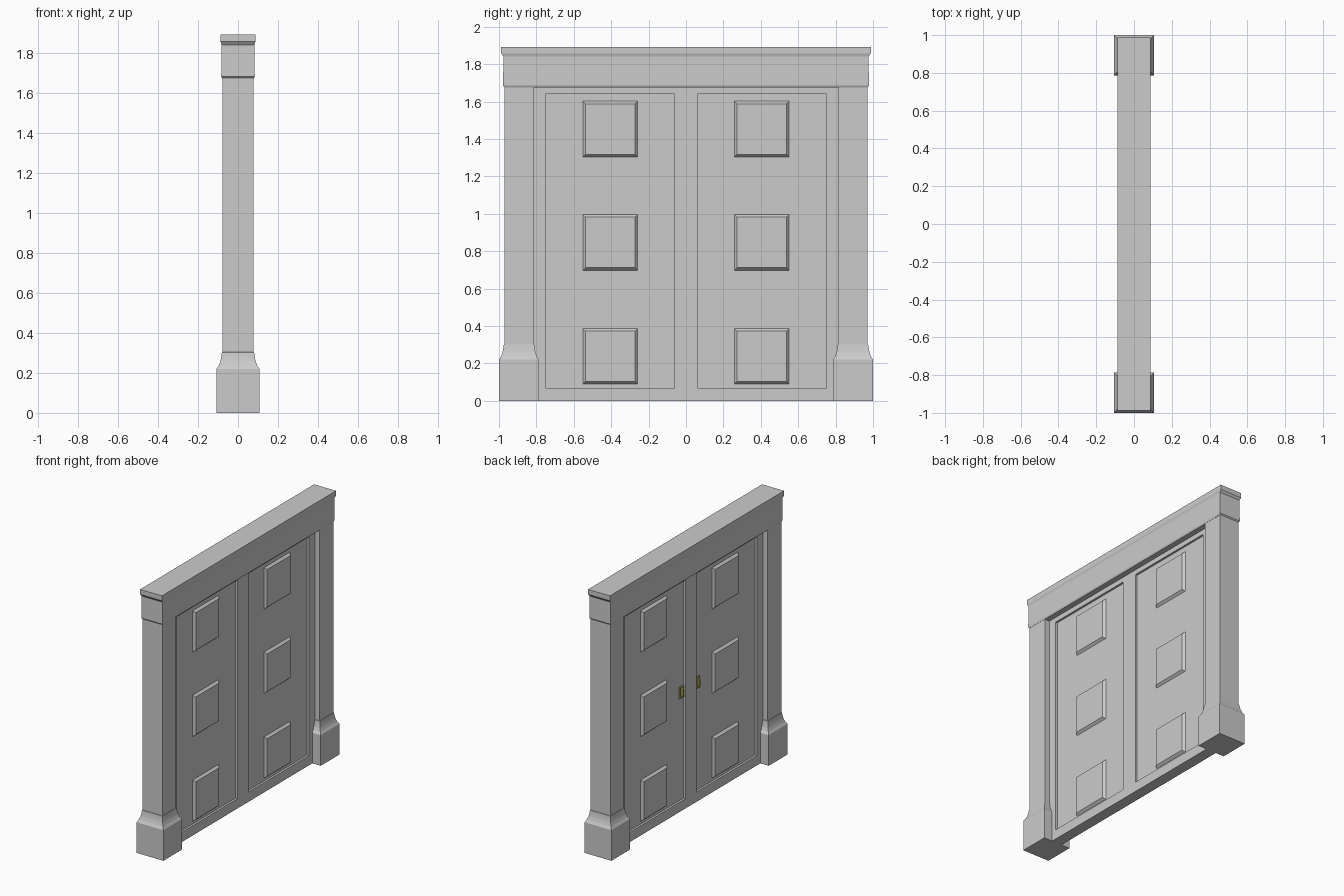
import bpy, bmesh

if "Cube" in bpy.data.objects:
    bpy.data.objects.remove(bpy.data.objects["Cube"])


def make_object(name, bm, mat=None):
    bmesh.ops.recalc_face_normals(bm, faces=bm.faces)
    me = bpy.data.meshes.new(name)
    bm.to_mesh(me)
    bm.free()
    ob = bpy.data.objects.new(name, me)
    bpy.context.collection.objects.link(ob)
    if mat:
        me.materials.append(mat)
    return ob


def add_loft(bm, rings):
    """Stack of 4-cornered rings, capped at both ends."""
    loops = [[bm.verts.new(p) for p in ring] for ring in rings]
    for a, b in zip(loops, loops[1:]):
        for i in range(4):
            j = (i + 1) % 4
            bm.faces.new((a[i], a[j], b[j], b[i]))
    bm.faces.new(loops[0][::-1])
    bm.faces.new(loops[-1])


def ring_z(hx, hy, z, cy=0):
    return [(sx * hx, cy + sy * hy, z) for sx, sy in ((-1, -1), (1, -1), (1, 1), (-1, 1))]


def ring_x(x, hy, hz, cy, cz):
    return [(x, cy + sy * hy, cz + sz * hz) for sy, sz in ((-1, -1), (1, -1), (1, 1), (-1, 1))]


def box(name, hx, y0, y1, z0, z1):
    bm = bmesh.new()
    cy, hy = (y0 + y1) / 2, (y1 - y0) / 2
    add_loft(bm, [ring_z(hx, hy, z0, cy), ring_z(hx, hy, z1, cy)])
    return make_object(name, bm)


brass = bpy.data.materials.new("brass")
brass.diffuse_color = (0.45, 0.40, 0.10, 1)
brass.use_nodes = True
brass.node_tree.nodes["Principled BSDF"].inputs["Base Color"].default_value = brass.diffuse_color

FRAME, LEAF = 0.04, 0.025          # half thicknesses
L0, L1, ZB, ZT = 0.062, 0.75, 0.07, 1.64   # leaf extents

# Lintel with flared cap
bm = bmesh.new()
add_loft(bm, [ring_z(hx, hy, z) for hx, hy, z in (
    (0.079, 0.969, 1.675), (0.084, 0.978, 1.685), (0.082, 0.976, 1.842),
    (0.087, 0.988, 1.858), (0.087, 0.988, 1.893))])
make_object("lintel", bm)

# Square posts with a curved plinth
profile = ((0.107, 0), (0.107, 0.22), (0.096, 0.238), (0.088, 0.26),
           (0.084, 0.28), (0.081, 0.303), (0.078, 0.305), (0.078, 1.68))
for side, s in (("left", -1), ("right", 1)):
    bm = bmesh.new()
    add_loft(bm, [ring_z(h, h, z, s * 0.893) for h, z in profile])
    make_object("post_" + side, bm)

    # Door leaf and its outer frame upright
    ys = sorted((s * L0, s * L1))
    box("door_leaf_" + side, LEAF, ys[0], ys[1], ZB, ZT)
    ys = sorted((s * L1, s * 0.89))
    box("frame_stile_" + side, FRAME, ys[0], ys[1], ZB, ZT)

    # Raised bevelled panels on both faces
    bm = bmesh.new()
    for cz in (0.238, 0.847, 1.453):
        for f in (-1, 1):
            add_loft(bm, [ring_x(f * (LEAF - 0.005), 0.147, 0.149, s * 0.405, cz),
                          ring_x(f * LEAF, 0.147, 0.149, s * 0.405, cz),
                          ring_x(f * (FRAME + 0.001), 0.133, 0.135, s * 0.405, cz)])
    make_object("door_panels_" + side, bm)

    # Brass pull: back plate with a raised grip, on one face only
    bm = bmesh.new()
    y, z = s * 0.093, 0.845
    add_loft(bm, [ring_x(-0.02, 0.021, 0.042, y, z), ring_x(-0.033, 0.021, 0.042, y, z)])
    add_loft(bm, [ring_x(-0.032, 0.010, 0.032, y, z), ring_x(-0.045, 0.008, 0.028, y, z)])
    make_object("handle_" + side, bm, brass)

# Frame centre mullion and rails
box("frame_mullion", FRAME, -L0, L0, ZB, ZT)
box("frame_bottom_rail", FRAME, -0.89, 0.89, 0, ZB)
box("frame_top_rail", FRAME, -0.89, 0.89, ZT, 1.69)
